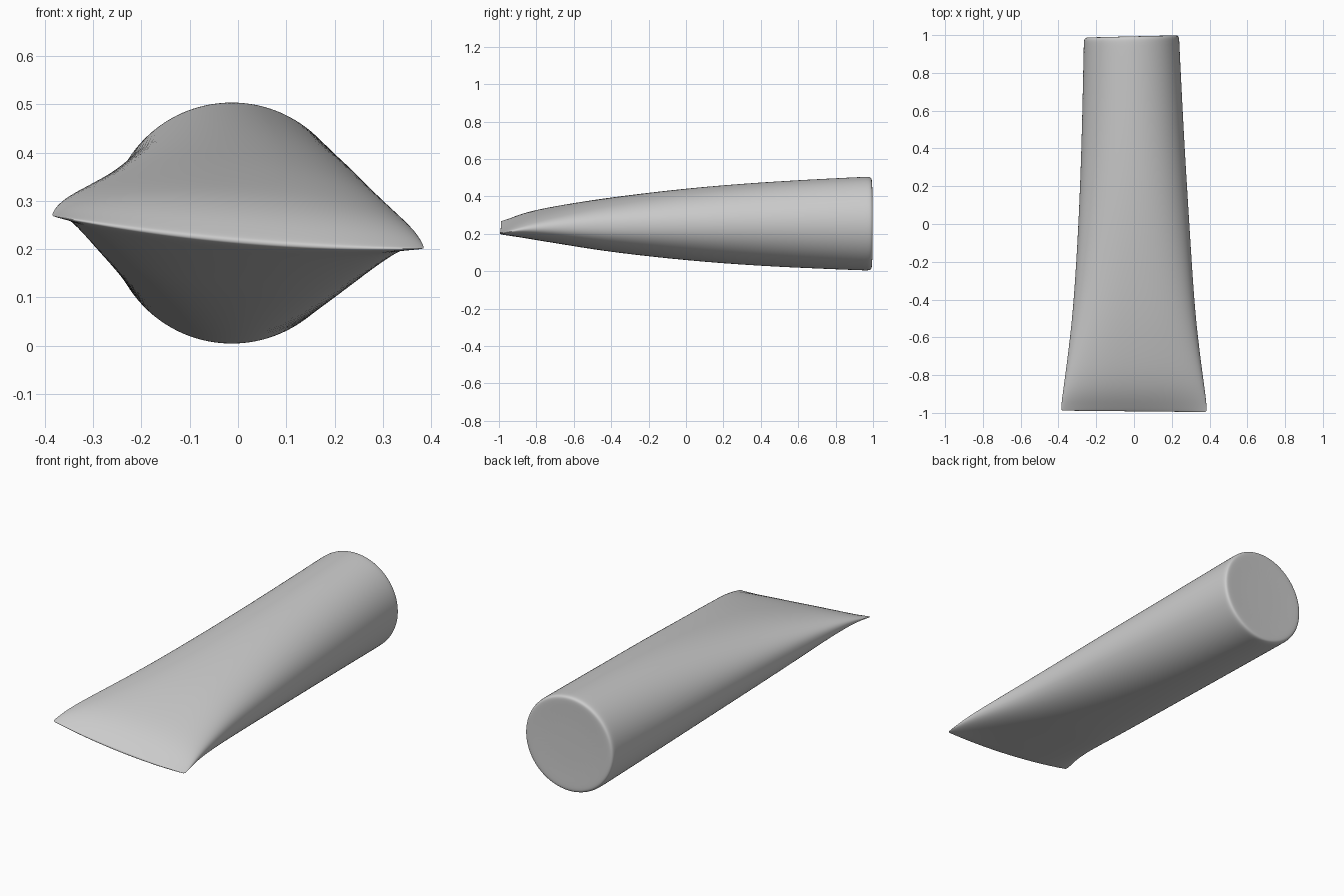
import bpy, bmesh, math

SIDES = 40
# stations: y, x centre, z centre, half width, half height, tilt weight, squareness
STATIONS = [
    (-0.992, 0.000, 0.217, 0.378, 0.003, 1.00, 2.0),
    (-0.988, 0.000, 0.217, 0.387, 0.008, 1.00, 2.0),
    (-0.960, 0.000, 0.222, 0.386, 0.021, 1.00, 2.1),
    (-0.900, 0.000, 0.235, 0.379, 0.045, 0.98, 2.2),
    (-0.800, 0.000, 0.245, 0.365, 0.074, 0.92, 2.3),
    (-0.600, 0.000, 0.248, 0.339, 0.112, 0.75, 2.4),
    (-0.400, 0.000, 0.248, 0.319, 0.146, 0.55, 2.3),
    (0.000, 0.000, 0.250, 0.294, 0.194, 0.30, 2.1),
    (0.400, -0.005, 0.251, 0.274, 0.225, 0.12, 2.0),
    (0.750, -0.010, 0.253, 0.261, 0.242, 0.03, 2.0),
    (0.950, -0.013, 0.254, 0.254, 0.251, 0.00, 2.0),
    (0.980, -0.013, 0.254, 0.253, 0.251, 0.00, 2.0),
    (0.993, -0.013, 0.254, 0.246, 0.244, 0.00, 2.0),
    (0.994, -0.013, 0.254, 0.225, 0.223, 0.00, 2.0),
    (0.990, -0.013, 0.254, 0.120, 0.120, 0.00, 2.0),
]


def ring(bm, y, xc, zc, a, b, tilt, power):
    """One superelliptic section, bent along the slanted crimp line."""
    verts = []
    for i in range(SIDES):
        ang = 2 * math.pi * i / SIDES
        c, s = math.cos(ang), math.sin(ang)
        x = xc + a * math.copysign(abs(c) ** (2 / power), c)
        z = zc + b * math.copysign(abs(s) ** (2 / power), s)
        z += tilt * (-0.088 * x + 0.12 * x * x)
        skew = 0.024 * x if y > 0.9 else (-0.010 * x if y < -0.95 else 0)
        verts.append(bm.verts.new((x, y + skew, z)))
    return verts


# tube body: round closed base flattening into a crimped end
bm = bmesh.new()
rings = [ring(bm, *st) for st in STATIONS]
for lower, upper in zip(rings, rings[1:]):
    for i in range(SIDES):
        j = (i + 1) % SIDES
        bm.faces.new((lower[i], lower[j], upper[j], upper[i]))

# crimp seam: strip of quads joining the upper and lower lips
seam = rings[0]
half = SIDES // 2
bm.faces.new((seam[0], seam[1], seam[-1]))
for i in range(1, half - 1):
    bm.faces.new((seam[i], seam[i + 1], seam[SIDES - i - 1], seam[SIDES - i]))
bm.faces.new((seam[half - 1], seam[half], seam[half + 1]))

# round base disc
bm.faces.new(rings[-1])
bmesh.ops.recalc_face_normals(bm, faces=bm.faces)

mesh = bpy.data.meshes.new("tube_body")
bm.to_mesh(mesh)
bm.free()
tube = bpy.data.objects.new("tube_body", mesh)
bpy.context.collection.objects.link(tube)
for p in mesh.polygons:
    p.use_smooth = True
sub = tube.modifiers.new("smooth_surface", 'SUBSURF')
sub.levels = sub.render_levels = 2
